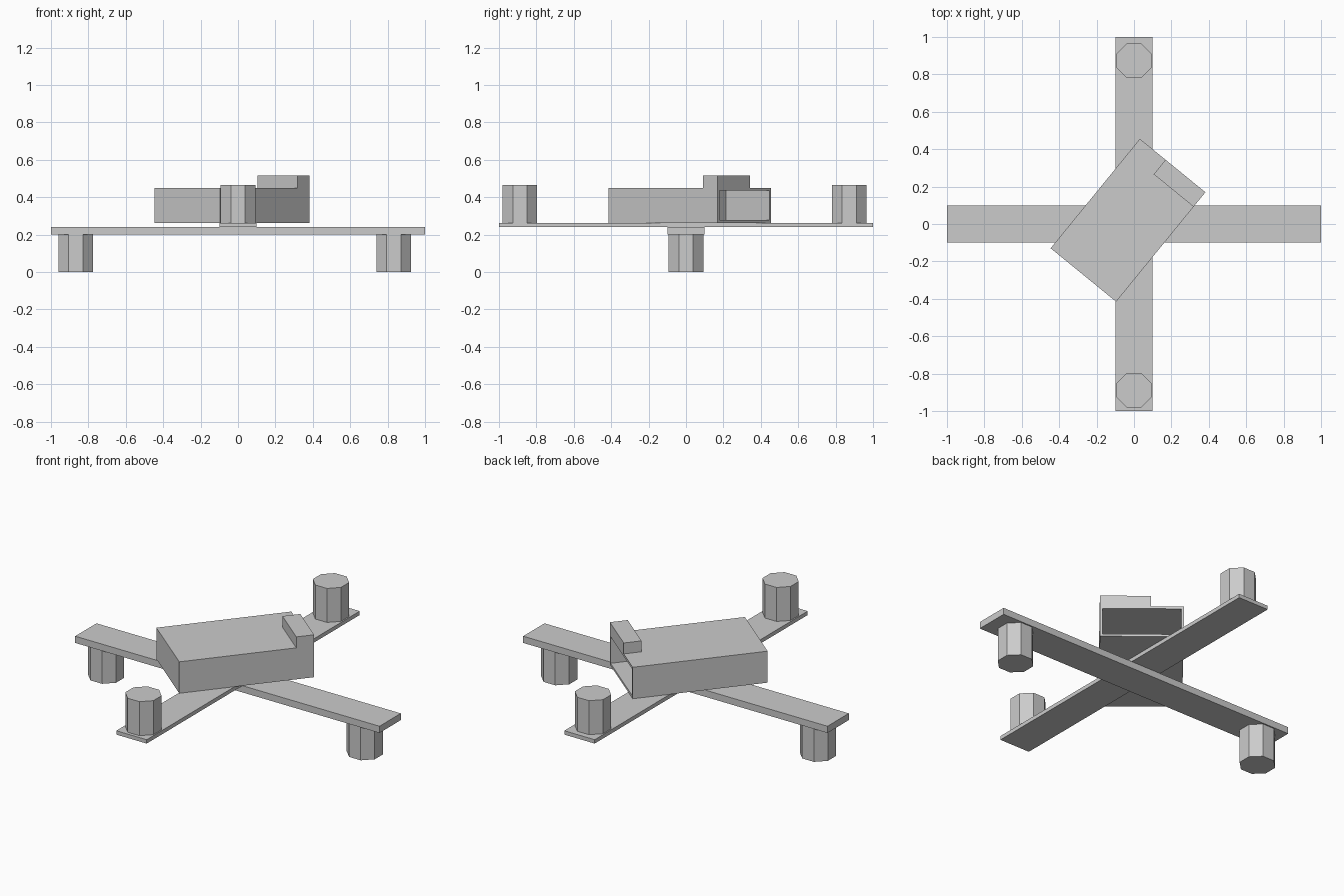
import bpy, bmesh
from math import radians
from mathutils import Matrix, Vector

if "Cube" in bpy.data.objects:
    bpy.data.objects.remove(bpy.data.objects["Cube"])


def finish(name, bm, matrix=None):
    if matrix is not None:
        bm.transform(matrix)
    bmesh.ops.recalc_face_normals(bm, faces=bm.faces[:])
    mesh = bpy.data.meshes.new(name)
    bm.to_mesh(mesh)
    bm.free()
    obj = bpy.data.objects.new(name, mesh)
    bpy.context.collection.objects.link(obj)
    return obj


def box_bm(lo, hi):
    bm = bmesh.new()
    bmesh.ops.create_cube(bm, size=1)
    lo, hi = Vector(lo), Vector(hi)
    size = hi - lo
    bm.transform(Matrix.Translation((lo + hi) / 2) @ Matrix.Diagonal((*size, 1)))
    return bm


def motor(name, x, y, z0, z1):
    bm = bmesh.new()
    bmesh.ops.create_cone(bm, cap_ends=True, segments=8, radius1=0.1,
                          radius2=0.1, depth=z1 - z0)
    turn = Matrix.Rotation(radians(22.5), 4, 'Z')
    # keep flat sides facing the axes
    if any(abs(v.co.x) < 1e-4 for v in bm.verts):
        bm.transform(turn)
    finish(name, bm, Matrix.Translation((x, y, (z0 + z1) / 2)))


# Crossed arms, one lying on the other
finish("lower_arm", box_bm((-1, -0.1, 0.2), (1, 0.1, 0.24)))
finish("upper_arm", box_bm((-0.1, -1, 0.24), (0.1, 1, 0.263)))

# Octagonal motors: two hang below, two stand on top
motor("left_motor", -0.867, 0, 0, 0.2)
motor("right_motor", 0.833, 0, 0, 0.2)
motor("back_motor", 0, 0.873, 0.263, 0.465)
motor("front_motor", 0, -0.888, 0.263, 0.465)

# Turned body with a deep rectangular pocket in its end face
L, W = 0.755, 0.452
place = Matrix.Translation((-0.032, 0.02, 0)) @ Matrix.Rotation(radians(50.8), 4, 'Z')
bm = box_bm((-L / 2, -W / 2, 0.263), (L / 2, W / 2, 0.45))
bm.normal_update()
end = max(bm.faces, key=lambda f: f.normal.x)
bmesh.ops.inset_region(bm, faces=[end], thickness=0.02)
pocket = bmesh.ops.extrude_discrete_faces(bm, faces=[end])["faces"][0]
bmesh.ops.translate(bm, verts=pocket.verts[:], vec=(-0.3, 0, 0))
finish("body", bm, place)

# Raised block on the corner above the pocket
finish("corner_block",
       box_bm((L / 2 - 0.1, -W / 2, 0.45), (L / 2, -W / 2 + 0.275, 0.515)), place)
